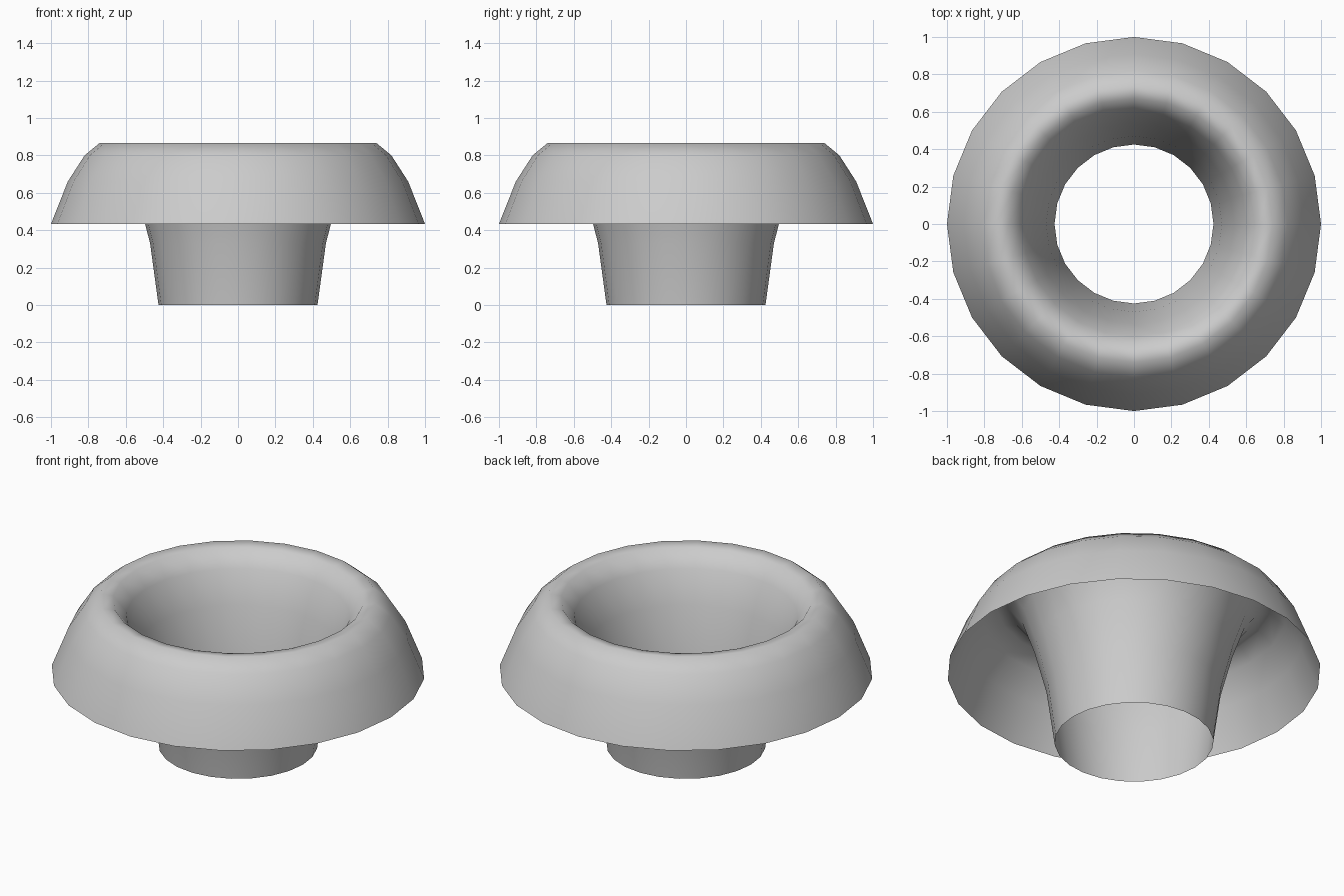
import bpy
import bmesh
import math
from mathutils import Matrix

cube = bpy.data.objects.get("Cube")
if cube:
    bpy.data.objects.remove(cube, do_unlink=True)

SEGMENTS = 24

grey = bpy.data.materials.new("light grey")
grey.use_nodes = True
colour = (0.6, 0.6, 0.6, 1.0)
grey.diffuse_color = colour
grey.node_tree.nodes["Principled BSDF"].inputs["Base Color"].default_value = colour

# Open sheet profile (radius, height): neck, flared throat, rolled lip, skirt
profile = [
    (0.425, 0.0), (0.47, 0.33), (0.535, 0.58), (0.60, 0.765), (0.67, 0.855),
    (0.74, 0.866), (0.82, 0.80), (0.91, 0.66), (1.0, 0.433),
]


def revolve(name, points, material):
    """Turn a profile around the z axis into a smooth open surface."""
    bm = bmesh.new()
    rings = []
    for i in range(SEGMENTS):
        turn = Matrix.Rotation(2 * math.pi * i / SEGMENTS, 3, "Z")
        rings.append([bm.verts.new(turn.col[0] * r + turn.col[2] * z) for r, z in points])
    for i, ring in enumerate(rings):
        after = rings[(i + 1) % SEGMENTS]
        for j in range(len(points) - 1):
            face = bm.faces.new((ring[j], ring[j + 1], after[j + 1], after[j]))
            face.smooth = True
    mesh = bpy.data.meshes.new(name)
    bm.to_mesh(mesh)
    bm.free()
    mesh.materials.append(material)
    obj = bpy.data.objects.new(name, mesh)
    bpy.context.collection.objects.link(obj)
    return obj


# Flared funnel with a folded-over skirt
revolve("flared_collar", profile, grey)
